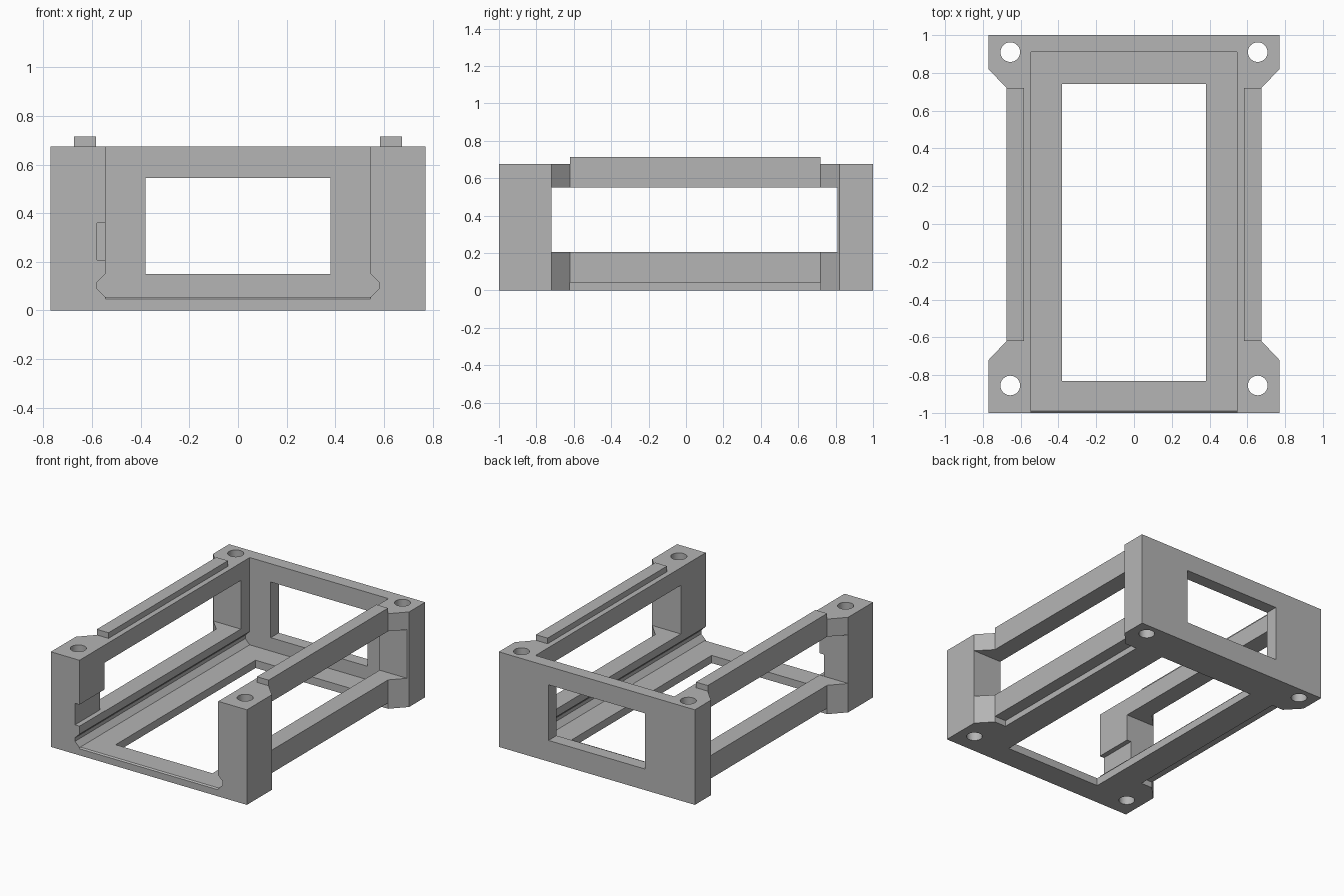
import bpy, bmesh, math

cube = bpy.data.objects.get("Cube")
if cube:
    bpy.data.objects.remove(cube, do_unlink=True)

grey = bpy.data.materials.new("plain grey")
grey.use_nodes = True
COLOUR = (0.46, 0.46, 0.46, 1)
grey.diffuse_color = COLOUR
grey.node_tree.nodes["Principled BSDF"].inputs["Base Color"].default_value = COLOUR


def prism(name, points, low, high, axis="z"):
    """Extrude a 2D outline along one axis."""
    place = {"x": lambda a, b, d: (d, a, b),
             "y": lambda a, b, d: (a, d, b),
             "z": lambda a, b, d: (a, b, d)}[axis]
    bm = bmesh.new()
    ends = [[bm.verts.new(place(a, b, d)) for a, b in points] for d in (low, high)]
    bm.faces.new(ends[0])
    bm.faces.new(ends[1])
    n = len(points)
    for i in range(n):
        j = (i + 1) % n
        bm.faces.new((ends[0][i], ends[0][j], ends[1][j], ends[1][i]))
    bmesh.ops.recalc_face_normals(bm, faces=bm.faces)
    mesh = bpy.data.meshes.new(name)
    bm.to_mesh(mesh)
    bm.free()
    mesh.materials.append(grey)
    obj = bpy.data.objects.new(name, mesh)
    bpy.context.scene.collection.objects.link(obj)
    return obj


def box(name, x0, x1, y0, y1, z0, z1):
    return prism(name, [(x0, y0), (x1, y0), (x1, y1), (x0, y1)], z0, z1)


def cut(target, cutter):
    mod = target.modifiers.new("cut", "BOOLEAN")
    mod.operation = "DIFFERENCE"
    mod.solver = "EXACT"
    mod.object = cutter
    bpy.context.view_layer.objects.active = target
    bpy.ops.object.modifier_apply(modifier=mod.name)
    bpy.data.objects.remove(cutter, do_unlink=True)


def mirrored(half):
    return half + [(-a, b) for a, b in reversed(half)]


WIDE, WAIST, INNER, GROOVE = 0.77, 0.675, 0.545, 0.58
TOP = 0.675

# Frame body: wide corner posts joined by a narrower waist
frame = prism("frame", mirrored([(WIDE, -1), (WIDE, -0.72), (WAIST, -0.62),
                                 (WAIST, 0.72), (WIDE, 0.82), (WIDE, 1)]), 0, TOP)

# Channel open at the front and top, with a sliding groove on each side
cut(frame, prism("channel", mirrored([(INNER, 0.055), (GROOVE, 0.09), (GROOVE, 0.115),
                                      (INNER, 0.15), (INNER, 0.9)]), -1.2, 0.91, "y"))

# Chamfer on the front edge of the floor
cut(frame, prism("lip", [(-1.01, 0.039), (-0.985, 0.059), (-1.01, 0.1)],
                 -INNER, INNER, "x"))

# Floor, back and side openings
cut(frame, box("floor_opening", -0.38, 0.38, -0.83, 0.74, -0.2, 0.1))
cut(frame, box("back_opening", -0.38, 0.38, 0.85, 1.2, 0.15, 0.545))
cut(frame, box("side_opening", -1, 1, -0.72, 0.81, 0.205, 0.55))

# Cable notch in the right front post
cut(frame, box("notch", -GROOVE, -0.5, -1.2, -0.7, 0.207, 0.36))

for side in (-1, 1):
    # Stacking slot under each lower rail
    x0, x1 = sorted((side * 0.585, side * 0.72))
    cut(frame, box("slot", x0, x1, -0.62, 0.72, -0.1, 0.042))
    # Screw holes through the posts
    for y in (-0.855, 0.91):
        ring = [(side * 0.655 + 0.052 * math.cos(math.tau * i / 40),
                 y + 0.052 * math.sin(math.tau * i / 40)) for i in range(40)]
        cut(frame, prism("screw_hole", ring, -0.2, 1))
    # Stacking tongue on each upper rail
    x0, x1 = sorted((side * 0.583, side * WAIST))
    box("left_tongue" if side > 0 else "right_tongue", x0, x1, -0.62, 0.72, TOP, 0.715)

# Smooth only the round holes
bpy.ops.object.select_all(action="DESELECT")
frame.select_set(True)
bpy.context.view_layer.objects.active = frame
bpy.ops.object.shade_smooth_by_angle(angle=math.radians(20))
